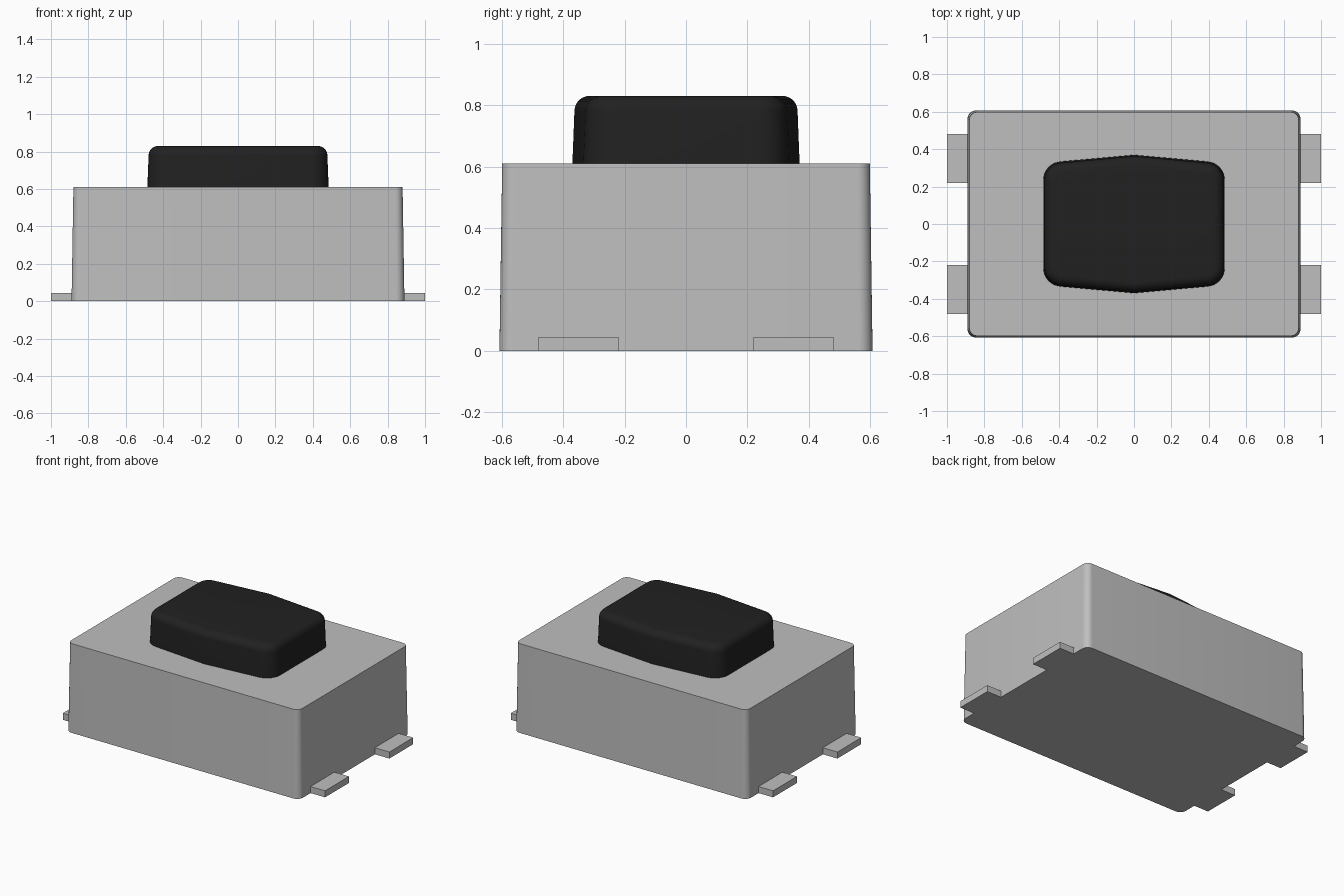
import bpy, bmesh, math
from mathutils import Vector

if "Cube" in bpy.data.objects:
    bpy.data.objects.remove(bpy.data.objects["Cube"])


def material(name, value):
    m = bpy.data.materials.new(name)
    m.use_nodes = True
    colour = (value, value, value, 1)
    m.diffuse_color = colour
    bsdf = m.node_tree.nodes["Principled BSDF"]
    bsdf.inputs["Base Color"].default_value = colour
    bsdf.inputs["Roughness"].default_value = 0.6
    return m


grey = material("light grey", 0.52)
black = material("soft black", 0.015)


def outline(hx, hy, r, bulge=0.0, steps=8):
    """Rectangle with rounded corners whose long sides can rise to a middle point."""
    start = Vector((hx, 0))
    corner = Vector((hx, hy))
    middle = Vector((0, hy + bulge))
    a, b = (start - corner).normalized(), (middle - corner).normalized()
    half = a.angle(b) / 2
    centre = corner + (a + b).normalized() * (r / math.sin(half))
    sweep = math.pi - 2 * half
    quarter = [centre + Vector((math.cos(sweep * i / steps), math.sin(sweep * i / steps))) * r
               for i in range(steps + 1)]
    top, bottom = [middle], [-middle]
    if not bulge:
        top, bottom = [], []
    left = [Vector((-p.x, p.y)) for p in reversed(quarter)]
    return quarter + top + left + [-p for p in quarter] + bottom + [-p for p in left]


def loft(name, layers, mat):
    """Solid made from stacked (z, outline) layers with equal point counts."""
    bm = bmesh.new()
    rings = [[bm.verts.new((p.x, p.y, z)) for p in pts] for z, pts in layers]
    n = len(rings[0])
    for low, high in zip(rings, rings[1:]):
        for i in range(n):
            j = (i + 1) % n
            bm.faces.new((low[i], low[j], high[j], high[i]))
    bm.faces.new(rings[0][::-1])
    bm.faces.new(rings[-1])
    mesh = bpy.data.meshes.new(name)
    bm.to_mesh(mesh)
    bm.free()
    mesh.materials.append(mat)
    ob = bpy.data.objects.new(name, mesh)
    bpy.context.collection.objects.link(ob)
    bpy.ops.object.select_all(action='DESELECT')
    ob.select_set(True)
    bpy.context.view_layer.objects.active = ob
    bpy.ops.object.shade_smooth_by_angle(angle=math.radians(35))
    return ob


# Housing with slightly drafted walls and rounded vertical corners
loft("housing", [(0, outline(0.89, 0.607, 0.045)),
                 (0.61, outline(0.88, 0.598, 0.04))], grey)

# Push button: drafted walls, bowed long sides, rounded top edge
fillet, top_z = 0.05, 0.83
layers = [(0.60, outline(0.485, 0.326, 0.10, 0.044))]
for k in range(8):
    t = math.pi / 2 * k / 7
    d = 0.007 + fillet * (1 - math.cos(t))
    layers.append((top_z - fillet + fillet * math.sin(t),
                   outline(0.485 - d, 0.326 - d, 0.10 - d, 0.044)))
loft("button", layers, black)

# Four flat terminals, two on each short side
for side, sx in (("left", 1), ("right", -1)):
    for end, sy in (("front", -1), ("back", 1)):
        bpy.ops.mesh.primitive_cube_add(size=1, location=(sx * 0.9425, sy * 0.35, 0.0225))
        leg = bpy.context.object
        leg.name = f"{end}_{side}_terminal"
        leg.scale = (0.115, 0.26, 0.045)
        bpy.ops.object.transform_apply(location=False, rotation=False, scale=True)
        leg.data.materials.append(grey)
